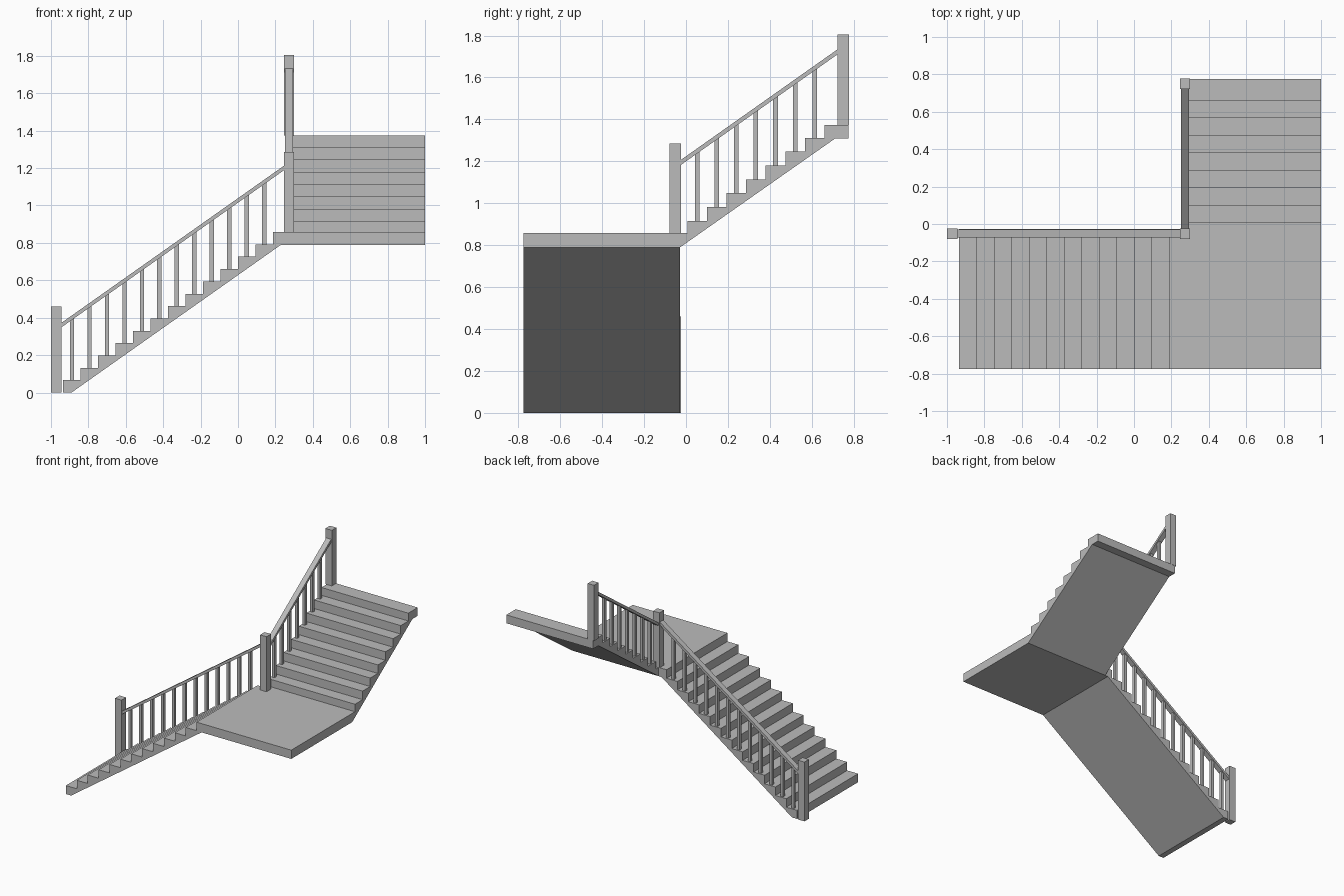
import bpy
import bmesh
from mathutils import Vector

cube = bpy.data.objects.get("Cube")
if cube:
    bpy.data.objects.remove(cube)

grey = bpy.data.materials.new("plain_grey")
grey.use_nodes = True
grey.diffuse_color = (0.5, 0.5, 0.5, 1)
grey.node_tree.nodes["Principled BSDF"].inputs["Base Color"].default_value = (0.5, 0.5, 0.5, 1)

RISE, RUN = 0.066, 0.0935
SLOPE = RISE / RUN
LANDING_TOP, LANDING_BOTTOM = 0.858, 0.79


def prism(name, profile, axis, low, high):
    """Extrude a (distance, height) profile across the other horizontal axis."""
    def place(d, z, across):
        return Vector((d, across, z) if axis == "x" else (across, d, z))
    bm = bmesh.new()
    base = bm.faces.new([bm.verts.new(place(d, z, low)) for d, z in profile])
    sweep = bmesh.ops.extrude_face_region(bm, geom=[base])
    moved = [v for v in sweep["geom"] if isinstance(v, bmesh.types.BMVert)]
    bmesh.ops.translate(bm, verts=moved, vec=place(0, 0, high - low))
    bmesh.ops.recalc_face_normals(bm, faces=bm.faces)
    mesh = bpy.data.meshes.new(name)
    bm.to_mesh(mesh)
    bm.free()
    mesh.materials.append(grey)
    obj = bpy.data.objects.new(name, mesh)
    bpy.context.collection.objects.link(obj)
    return obj


def box(name, x0, x1, y0, y1, z0, z1):
    return prism(name, [(x0, z0), (x1, z0), (x1, z1), (x0, z1)], "x", y0, y1)


def steps(start, base, count):
    """Points up the treads and risers."""
    points = []
    for i in range(count):
        z = base + RISE * (i + 1)
        points += [(start + RUN * i, z), (start + RUN * (i + 1), z)]
    return points


def railing(name, axis, middle, start, base, count, rail_start, rail_end, rail_z):
    """Sloped handrail with one baluster standing on every tread."""
    def under(d):
        return rail_z + SLOPE * (d - rail_start)
    rail = [(rail_start, under(rail_start)), (rail_end, under(rail_end)),
            (rail_end, under(rail_end) + 0.024), (rail_start, under(rail_start) + 0.024)]
    prism(name + "_handrail", rail, axis, middle - 0.021, middle + 0.021)
    for i in range(count):
        c = start + RUN * (i + 0.5)
        a, b, z = c - 0.011, c + 0.011, base + RISE * (i + 1)
        prism(f"{name}_baluster_{i + 1}", [(a, z), (b, z), (b, under(b)), (a, under(a))],
              axis, middle - 0.011, middle + 0.011)


# Lower flight, ending in a nosing level with the landing
lower = [(-0.935, 0)] + steps(-0.935, 0, 12)
lower += [(0.187, LANDING_TOP), (0.23, LANDING_TOP), (0.23, LANDING_BOTTOM), (-0.89, 0)]
prism("lower_flight", lower, "x", -0.775, -0.028)

# Landing
box("landing", 0.23, 1, -0.775, -0.028, LANDING_BOTTOM, LANDING_TOP)

# Upper flight with a deeper top tread
upper = [(-0.028, LANDING_BOTTOM), (-0.028, LANDING_TOP), (0.006, LANDING_TOP)]
upper += steps(0.006, LANDING_TOP - 0.008, 7)
upper += [(0.66, 1.373), (0.775, 1.373), (0.775, 1.308), (0.71, 1.308)]
prism("upper_flight", upper, "y", 0.255, 1)

# Newel posts
box("bottom_post", -1, -0.945, -0.079, -0.024, 0, 0.46)
box("middle_post", 0.245, 0.3, -0.079, -0.024, LANDING_TOP, 1.285)
box("top_post", 0.245, 0.3, 0.722, 0.777, 1.373, 1.805)

# Railings
railing("lower", "x", -0.05, -0.935, 0, 12, -0.945, 0.245, 0.348)
railing("upper", "y", 0.273, 0.006, LANDING_TOP - 0.008, 7, -0.024, 0.722, 1.183)
